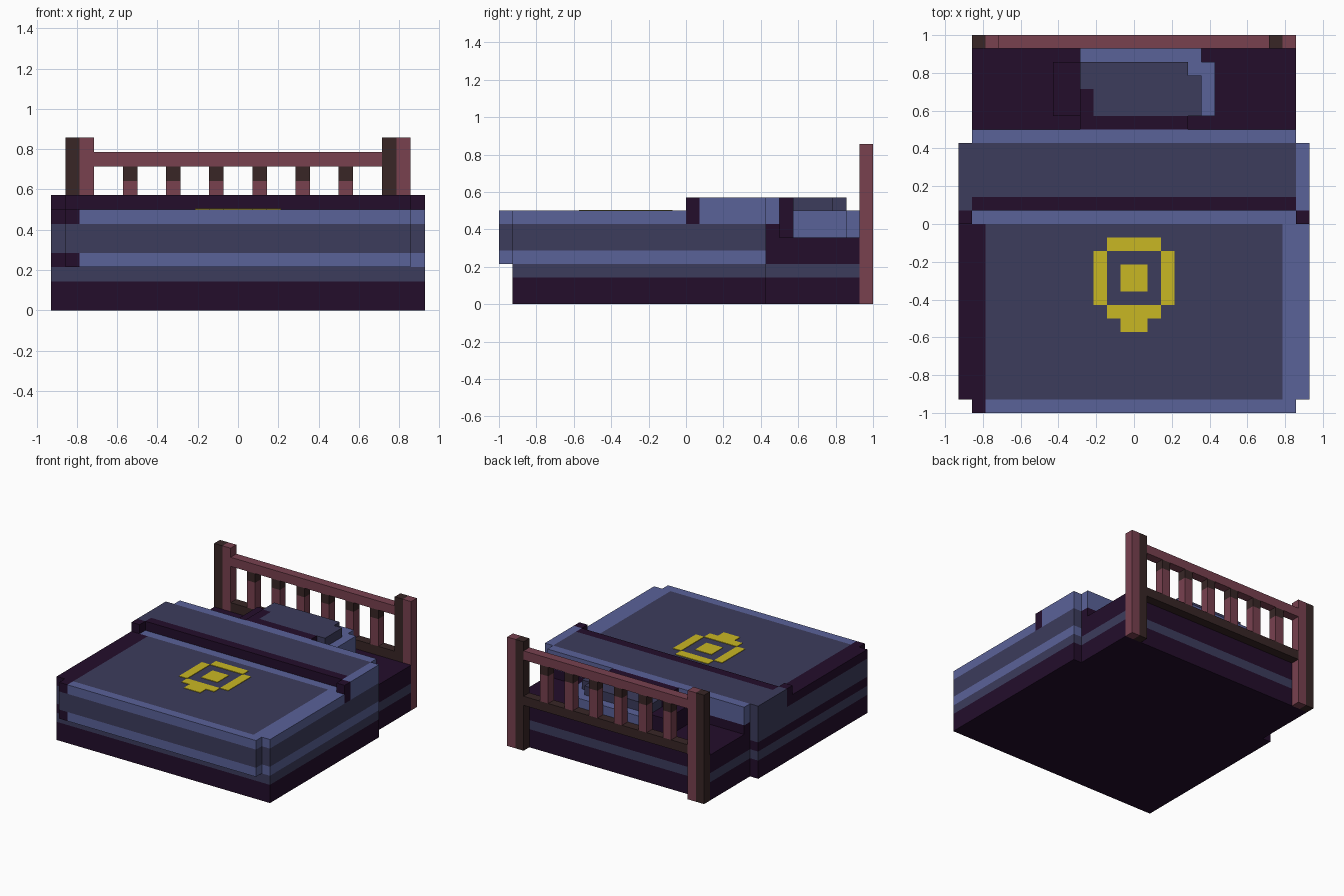
import bpy, bmesh

if "Cube" in bpy.data.objects:
    bpy.data.objects.remove(bpy.data.objects["Cube"])

U = 1 / 14  # block size: the whole bed sits on a grid of cubes


def material(name, r, g, b):
    lin = [((c / 255 + 0.055) / 1.055) ** 2.4 if c > 10 else c / 255 / 12.92 for c in (r, g, b)]
    m = bpy.data.materials.new(name)
    m.diffuse_color = (*lin, 1)
    m.use_nodes = True
    m.node_tree.nodes["Principled BSDF"].inputs["Base Color"].default_value = m.diffuse_color
    return m


PLUM = material("dark plum", 35, 13, 43)
SLATE = material("slate blue", 60, 60, 92)
LIGHT = material("light blue", 90, 98, 153)
RED = material("red wood", 120, 65, 79)
BROWN = material("dark brown wood", 56, 38, 38)
GOLD = material("gold", 201, 183, 36)


def prism(name, outline, z0, z1, mat):
    """Extrude a counter-clockwise outline (in blocks) from z0 to z1."""
    bm = bmesh.new()
    face = bm.faces.new([bm.verts.new((x * U, y * U, z0 * U)) for x, y in outline])
    top = bmesh.ops.extrude_face_region(bm, geom=[face], use_keep_orig=True)
    bmesh.ops.translate(bm, vec=(0, 0, (z1 - z0) * U),
                        verts=[v for v in top["geom"] if isinstance(v, bmesh.types.BMVert)])
    bmesh.ops.recalc_face_normals(bm, faces=bm.faces)
    me = bpy.data.meshes.new(name)
    bm.to_mesh(me)
    bm.free()
    me.materials.append(mat)
    ob = bpy.data.objects.new(name, me)
    bpy.context.collection.objects.link(ob)
    return ob


def box(name, x0, x1, y0, y1, z0, z1, mat):
    return prism(name, [(x0, y0), (x1, y0), (x1, y1), (x0, y1)], z0, z1, mat)


# Bed base: wide under the blanket, one block narrower near the head
base = [(-13, -13), (13, -13), (13, 6), (12, 6), (12, 13), (-12, 13), (-12, 6), (-13, 6)]
prism("base", base, 0, 2, PLUM)
prism("base_trim", base, 2, 3, SLATE)

# Mattress showing at the head end
box("mattress", -12, 12, 6, 13, 3, 5, PLUM)
box("mattress_step", -12, 12, 6, 7, 5, 6, PLUM)

# Blanket: lower hem, middle band, upper hem and top panel
prism("lower_hem_left", [(-12, -14), (-11, -14), (-11, 6), (-13, 6), (-13, -13), (-12, -13)], 3, 4, PLUM)
prism("lower_hem", [(-11, -14), (12, -14), (12, -13), (13, -13), (13, 6), (-11, 6)], 3, 4, LIGHT)
prism("blanket_band", [(-12, -14), (12, -14), (12, -13), (13, -13), (13, 6), (-13, 6),
                       (-13, -13), (-12, -13)], 4, 6, SLATE)
prism("upper_hem_left", [(-12, -14), (-11, -14), (-11, 0), (-13, 0), (-13, -13), (-12, -13)], 6, 7, PLUM)
prism("upper_hem", [(-11, -14), (12, -14), (12, -13), (13, -13), (13, 0), (11, 0),
                    (11, -13), (-11, -13)], 6, 7, LIGHT)
box("blanket_top", -11, 11, -13, 0, 6, 7, SLATE)
box("blanket_head_strip", -12, 12, 0, 1, 6, 7, LIGHT)

# Folded-over part of the blanket
for side, x in (("left", -13), ("right", 12)):
    box("fold_end_" + side, x, x + 1, 0, 1, 6, 8, PLUM)
box("fold_front", -12, 12, 1, 2, 6, 8, PLUM)
prism("fold", [(-13, 1), (-12, 1), (-12, 2), (12, 2), (12, 6), (-13, 6)], 6, 8, SLATE)
box("fold_right", 12, 13, 1, 6, 6, 8, LIGHT)
box("fold_back", -12, 12, 6, 7, 6, 8, LIGHT)

# Gold geometric pattern, thin plates on the blanket
for i, (x0, x1, y0, y1) in enumerate([(-2, 2, -2, -1), (-3, -2, -6, -2), (2, 3, -6, -2),
                                      (-1, 1, -5, -3), (-2, 2, -7, -6), (-1, 1, -8, -7)]):
    box(f"gold_pattern_{i + 1}", x0, x1, y0, y1, 7, 7.06, GOLD)

# Pillow: slate top, dark left and front, light right and back
prism("pillow", [(-3, 8), (5, 8), (5, 11), (4, 11), (4, 12), (-4, 12), (-4, 10), (-3, 10)], 5, 8, SLATE)
box("pillow_front", -4, 4, 7, 8, 5, 8, PLUM)
box("pillow_corner", -4, -3, 8, 10, 5, 8, PLUM)
box("pillow_left", -6, -4, 8, 12, 5, 7, PLUM)
prism("pillow_right", [(5, 8), (6, 8), (6, 12), (4, 12), (4, 11), (5, 11)], 5, 7, LIGHT)
box("pillow_back", -4, 5, 12, 13, 5, 7, LIGHT)

# Headboard posts, each a brown half and a red half
for side, x in (("left", -12), ("right", 10)):
    box(f"post_{side}_brown", x, x + 1, 13, 14, 0, 12, BROWN)
    box(f"post_{side}_red", x + 1, x + 2, 13, 14, 0, 12, RED)

# Headboard rails and spindles
box("top_rail", -10, 10, 13, 14, 10, 11, RED)
box("lower_rail", -10, 10, 13, 14, 5, 6, BROWN)
for i, x in enumerate(range(-8, 8, 3)):
    box(f"spindle_{i + 1}", x, x + 1, 13, 14, 6, 9, RED)
    box(f"spindle_top_{i + 1}", x, x + 1, 13, 14, 9, 10, BROWN)
